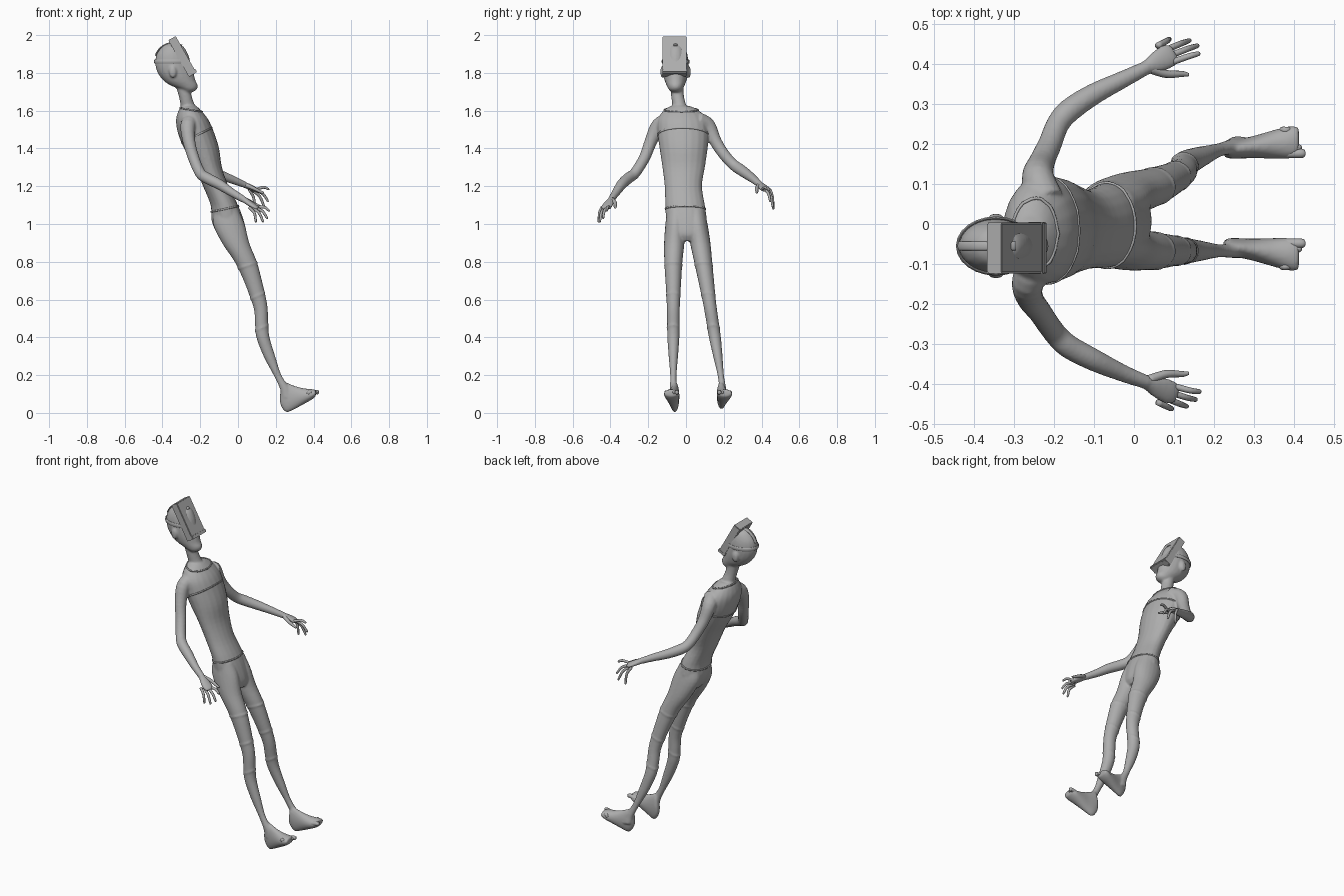
import bpy, bmesh, math
from mathutils import Vector, Matrix

default = bpy.data.objects.get("Cube")
if default:
    bpy.data.objects.remove(default, do_unlink=True)

grey = bpy.data.materials.new("plain grey")
grey.use_nodes = True
grey.diffuse_color = (0.42, 0.42, 0.42, 1)
grey.node_tree.nodes["Principled BSDF"].inputs["Base Color"].default_value = grey.diffuse_color
UP = Vector((0, 0, 1))


def spline(rows, steps=4):
    """Smooth curve through rows of any width."""
    p = [Vector(r) for r in rows]
    p = [2 * p[0] - p[1]] + p + [2 * p[-1] - p[-2]]
    out = []
    for a, b, c, d in zip(p, p[1:], p[2:], p[3:]):
        for k in range(steps):
            t = k / steps
            out.append(0.5 * (2 * b + (c - a) * t + (2 * a - 5 * b + 4 * c - d) * t**2
                              + (3 * b - a - 3 * c + d) * t**3))
    return out + [p[-2]]


def loft(bm, rings, closed=False):
    """Skin a row of rings, capping the ends unless the row is closed."""
    loops = [[bm.verts.new(v) for v in ring] for ring in rings]
    pairs = list(zip(loops, loops[1:]))
    if closed:
        pairs.append((loops[-1], loops[0]))
    else:
        bm.faces.new(loops[0])
        bm.faces.new(loops[-1])
    for a, b in pairs:
        for i in range(len(a)):
            j = (i + 1) % len(a)
            bm.faces.new((a[i], a[j], b[j], b[i]))


def oval(centre, u, v, sides=20):
    angles = [math.tau * i / sides for i in range(sides)]
    return [centre + u * math.cos(a) + v * math.sin(a) for a in angles]


def level_ring(row, sides=20):
    """Horizontal oval from (z, x min, x max, y min, y max)."""
    z, xa, xb, ya, yb = row
    return oval(Vector(((xa + xb) / 2, (ya + yb) / 2, z)),
                Vector(((xb - xa) / 2, 0, 0)), Vector((0, (yb - ya) / 2, 0)), sides)


def stack(bm, rows):
    loft(bm, [level_ring(r) for r in spline(rows)])


def tube(bm, rows, closed=False, steps=4, sides=14):
    """Limb along (x, y, z, half width, half height)."""
    pts = rows if closed else spline(rows, steps)
    n, rings = len(pts), []
    for i, r in enumerate(pts):
        ahead = pts[(i + 1) % n] if closed else pts[min(i + 1, n - 1)]
        back = pts[i - 1] if closed else pts[max(i - 1, 0)]
        d = (Vector(ahead[:3]) - Vector(back[:3])).normalized()
        side = d.cross(UP).normalized()
        rings.append(oval(Vector(r[:3]), side * r[3], side.cross(d) * r[4], sides))
    loft(bm, rings, closed)


def wrap(bm, rows, height, tilt, thick=0.004, tall=0.005):
    """Thin band following the surface of a stacked shape."""
    fine, path = spline(rows, 12), []
    for i in range(32):
        z = height + tilt * math.cos(math.tau * i / 32)
        row = min(fine, key=lambda r: abs(r[0] - z))
        p = level_ring(row, 32)[i]
        path.append((p.x, p.y, z, thick, tall))
    tube(bm, path, closed=True, sides=6)


def finish(name, bm, angle=None):
    bmesh.ops.recalc_face_normals(bm, faces=bm.faces)
    for f in bm.faces:
        f.smooth = True
    mesh = bpy.data.meshes.new(name)
    bm.to_mesh(mesh)
    bm.free()
    mesh.materials.append(grey)
    ob = bpy.data.objects.new(name, mesh)
    bpy.context.collection.objects.link(ob)
    if angle:
        bpy.ops.object.select_all(action='DESELECT')
        ob.select_set(True)
        bpy.context.view_layer.objects.active = ob
        bpy.ops.object.shade_smooth_by_angle(angle=angle)
    return ob


body = bmesh.new()

# Torso and pelvis, leaning back
torso = [(1.625, -.30, -.22, -.08, .02), (1.6, -.315, -.195, -.12, .07), (1.55, -.328, -.155, -.15, .11),
         (1.48, -.318, -.125, -.15, .12), (1.4, -.285, -.10, -.14, .115), (1.3, -.228, -.085, -.125, .10),
         (1.2, -.185, -.05, -.113, .085), (1.1, -.145, 0, -.11, .10), (1.02, -.14, .03, -.105, .11),
         (.95, -.11, .045, -.09, .105), (.91, -.06, .03, -.06, .08)]
stack(body, torso)

# Neck and head
tube(body, [(-.3, -.05, 1.77, .036, .04), (-.28, -.045, 1.68, .034, .034),
            (-.265, -.035, 1.62, .038, .038), (-.25, -.03, 1.56, .06, .05)])
skull = [(z, a, b, -.055 - w, -.055 + w) for z, a, b, w in (
    (1.957, -.37, -.33, .018), (1.94, -.40, -.29, .045), (1.9, -.43, -.265, .062), (1.85, -.438, -.25, .068),
    (1.8, -.425, -.235, .066), (1.76, -.395, -.225, .058), (1.735, -.36, -.213, .048),
    (1.715, -.31, -.217, .038), (1.7, -.29, -.235, .024))]
stack(body, skull)
for s in (-1, 1):
    ear = Matrix.Translation((-.345, -.055 + s * .07, 1.805)) @ Matrix.Diagonal((.02, .011, .032, 1))
    bmesh.ops.create_uvsphere(body, u_segments=12, v_segments=8, radius=1, matrix=ear)

# Legs: height, back, front, half width; each side has its own spread
leg_rows = [(1.08, -.12, 0, .05), (1, -.132, .035, .054), (.9, -.085, .06, .054), (.8, -.018, .1, .048),
            (.7, .03, .127, .042), (.6, .068, .15, .036), (.54, .086, .158, .034), (.47, .09, .16, .033),
            (.4, .097, .167, .032), (.3, .135, .197, .025), (.2, .188, .23, .017), (.13, .221, .275, .018),
            (.08, .232, .29, .018)]
foot_rows = [(.223, .05, .1, .012), (.235, .022, .16, .02), (.26, .003, .16, .024), (.3, .02, .143, .028),
             (.35, .047, .13, .036), (.39, .07, .126, .041), (.412, .088, .122, .036)]


def leg_centre(side, z):
    return .06 + .155 * (1 - z) if side > 0 else -.053 - .014 * min(1, 5 * (1.03 - z))


for side, name in ((1, "left"), (-1, "right")):
    rows = []
    for z, a, b, w in leg_rows:
        c = leg_centre(side, z)
        rows.append((z, a, b, c - w, c + w))
    stack(body, rows)
    for z in (.78, .62, .45):
        wrap(body, rows, z, .015, thick=.003)
    # Foot with raised front, splayed outward
    heel_y, lift = (.186, .018) if side > 0 else (-.058, 0)
    rings = []
    for x, low, high, w in spline(foot_rows):
        low += lift * max(0, .4 - x) / .15
        y = heel_y + side * .13 * (x - .25)
        rings.append(oval(Vector((x, y, (low + high) / 2)), Vector((0, w, 0)), Vector((0, 0, (high - low) / 2))))
    loft(body, rings)
    toes = bmesh.new()
    for i in range(5):
        y = heel_y + side * (.13 * .15 - .029 + .0145 * i)
        tip, r = .428 - .009 * i, (.012 if i == 0 else .0085)
        tube(toes, [(.37, y, .1, r, r), (tip - .015, y, .11, r, r), (tip - .004, y, .107, r * .85, r * .85),
                    (tip, y, .106, r * .4, r * .4)], sides=10)
    finish(name + "_toes", toes)

# Arms: position and thickness from shoulder to palm
arms = {
    "right": [(-.24, -.08, 1.55, .045), (-.265, -.145, 1.52, .041), (-.26, -.185, 1.44, .034),
              (-.235, -.22, 1.35, .03), (-.2, -.27, 1.27, .029), (-.165, -.305, 1.243, .03),
              (-.1, -.34, 1.21, .028), (-.03, -.372, 1.165, .022), (.03, -.395, 1.13, .018)],
    "left": [(-.22, .06, 1.55, .045), (-.24, .115, 1.52, .041), (-.23, .155, 1.44, .033),
             (-.21, .2, 1.37, .03), (-.19, .25, 1.315, .029), (-.16, .285, 1.29, .03),
             (-.1, .325, 1.262, .027), (-.03, .36, 1.235, .022), (.03, .39, 1.21, .018)]}
palms = {"right": (.1, -.425, 1.085), "left": (.095, .425, 1.18)}
tips = {"right": [(.168, -.42, 1.07), (.158, -.44, 1.03), (.135, -.457, 1.012), (.097, -.463, 1.01)],
        "left": [(.165, .427, 1.185), (.162, .447, 1.12), (.142, .46, 1.09), (.09, .463, 1.078)]}
for name, arm in arms.items():
    s = 1 if name == "left" else -1
    wrist, palm = Vector(arm[-1][:3]), Vector(palms[name])
    tube(body, [p + (p[3],) for p in arm])
    tube(body, [(*wrist.lerp(palm, t), w, h) for t, w, h in
                ((-.4, .017, .016), (0, .018, .016), (.45, .028, .015), (.85, .031, .013), (1.1, .024, .009))])
    fingers = bmesh.new()
    for i, tip in enumerate(tips[name]):
        tip = Vector(tip)
        base = Vector((.092 - .011 * i, s * (.403 + .014 * i), palm.z + .003))
        mid = base.lerp(tip, .5) + Vector((.008, s * .004, .01))
        tube(fingers, [(*base, .008, .008), (*mid, .0075, .0075), (*base.lerp(tip, .93), .006, .006),
                       (*tip, .003, .003)], sides=10)
    tube(fingers, [(.035, s * .39, wrist.z, .012, .012), (.08, s * .375, wrist.z - .02, .01, .01),
                   (.12, s * .375, wrist.z - .04, .0075, .0075), (.137, s * .373, wrist.z - .045, .004, .004)],
         sides=10)
    finish(name + "_fingers", fingers)

# Blend the overlapping limbs into one smooth skin
ob = finish("body", body)
mod = ob.modifiers.new("blend", 'REMESH')
mod.mode, mod.voxel_size, mod.use_smooth_shade = 'VOXEL', .006, True
mod = ob.modifiers.new("soften", 'SMOOTH')
mod.factor, mod.iterations = .5, 4

# Cloth edges on the waist, ribs and collar
cloth = bmesh.new()
wrap(cloth, torso, 1.08, .015)
wrap(cloth, torso, 1.47, .04, thick=.003)
wrap(cloth, torso, 1.605, -.01)
finish("cloth_edges", cloth)

# Head straps: around the back and over the crown
straps = bmesh.new()
around = [math.radians(a) for a in range(60, 301, 15)]
tube(straps, [(-.345 + .096 * math.cos(a), -.055 + .07 * math.sin(a), 1.86, .004, .011) for a in around], steps=1)
over = [math.radians(a) for a in range(60, 161, 10)]
tube(straps, [(-.345 + .098 * math.cos(a), -.055, 1.855 + .104 * math.sin(a), .011, .004) for a in over], steps=1)
finish("head_straps", straps, math.radians(40))

# Tilted visor box with a lip and a round knob
visor = bmesh.new()
tilt = Matrix.Translation((-.295, -.06, 1.887)) @ Matrix.Rotation(-.515, 4, 'Y')
for spot, size in (((0, 0, 0), (.045, .127, .222)), ((.004, 0, -.1), (.047, .131, .02))):
    bmesh.ops.create_cube(visor, size=1, matrix=tilt @ Matrix.Translation(spot) @ Matrix.Diagonal((*size, 1)))
bmesh.ops.bevel(visor, geom=visor.edges[:], offset=.003, segments=2, affect='EDGES')
bmesh.ops.create_cone(visor, cap_ends=True, segments=20, radius1=.012, radius2=.009, depth=.012,
                      matrix=tilt @ Matrix.Translation((.026, .005, .02)) @ Matrix.Rotation(math.pi / 2, 4, 'Y'))
finish("visor", visor, math.radians(35))
